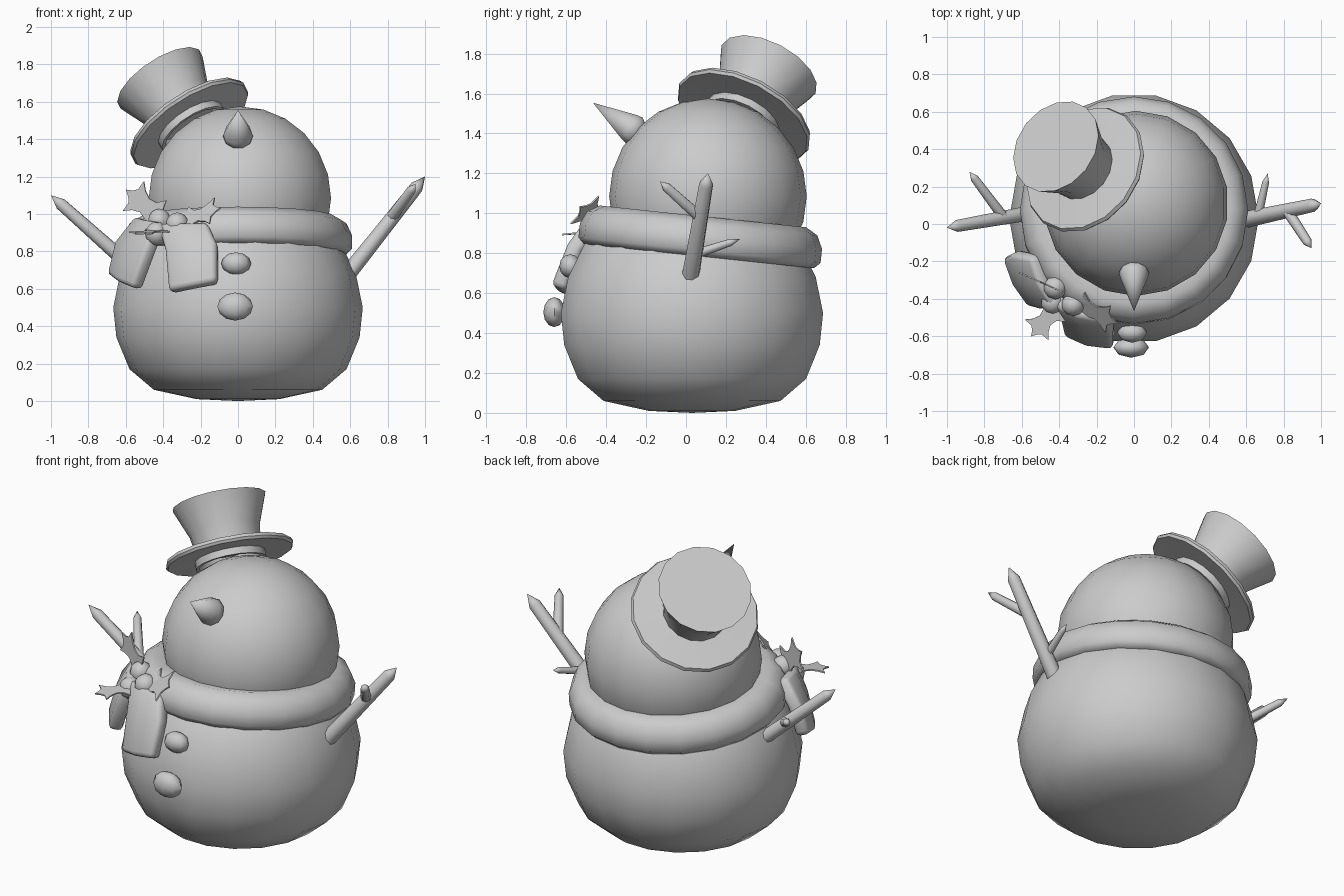
import bpy, bmesh, math
from mathutils import Vector, Matrix

if "Cube" in bpy.data.objects:
    bpy.data.objects.remove(bpy.data.objects["Cube"])


def finish(name, bm, smooth=40):
    bmesh.ops.recalc_face_normals(bm, faces=bm.faces)
    me = bpy.data.meshes.new(name)
    bm.to_mesh(me)
    bm.free()
    ob = bpy.data.objects.new(name, me)
    bpy.context.collection.objects.link(ob)
    bpy.ops.object.select_all(action='DESELECT')
    ob.select_set(True)
    bpy.context.view_layer.objects.active = ob
    if smooth:
        bpy.ops.object.shade_smooth_by_angle(angle=math.radians(smooth))
    return ob


def lathe(name, profile, sides=16, at=(0, 0, 0), rot=None, smooth=40, closed=False):
    """Revolve (radius, height) pairs about the local z axis."""
    bm = bmesh.new()
    rings = []
    for r, z in profile:
        if r == 0:
            rings.append([bm.verts.new((0, 0, z))] * sides)
        else:
            rings.append([bm.verts.new((r * math.cos(2 * math.pi * i / sides),
                                        r * math.sin(2 * math.pi * i / sides), z))
                          for i in range(sides)])
    pairs = list(zip(rings, rings[1:])) + ([(rings[-1], rings[0])] if closed else [])
    for a, b in pairs:
        for i in range(sides):
            j = (i + 1) % sides
            quad = list(dict.fromkeys((a[i], a[j], b[j], b[i])))
            if len(quad) > 2:
                bm.faces.new(quad)
    m = Matrix.Translation(at) @ (rot or Matrix()).to_4x4()
    bmesh.ops.transform(bm, matrix=m, verts=bm.verts)
    return finish(name, bm, smooth)


def aim(direction):
    return Vector(direction).to_track_quat('Z', 'Y').to_matrix()


def ball(name, at, size, seg=10, rings=8):
    bm = bmesh.new()
    m = Matrix.Translation(at) @ Matrix.Diagonal((*size, 1))
    bmesh.ops.create_uvsphere(bm, u_segments=seg, v_segments=rings, radius=1, matrix=m)
    return finish(name, bm, 60)


def stick(name, a, b, r0, r1, point):
    a, b = Vector(a), Vector(b)
    n = (b - a).length
    lathe(name, [(0, 0), (r0, 0), (r1, n - point), (0, n)], 8, a, aim(b - a), 50)


def scarf_tail(name, rows):
    bm = bmesh.new()
    grid = []
    for a, b in rows:
        a, b = Vector(a), Vector(b)
        mid = (a + b) / 2
        mid += Vector((mid.x, mid.y, 0)).normalized() * 0.02
        grid.append([bm.verts.new(p) for p in (a, mid, b)])
    for p, q in zip(grid, grid[1:]):
        for i in range(2):
            bm.faces.new((p[i], p[i + 1], q[i + 1], q[i]))
    ob = finish(name, bm, 50)
    s = ob.modifiers.new("thickness", 'SOLIDIFY')
    s.thickness, s.offset = 0.08, 0
    b = ob.modifiers.new("soft_edges", 'BEVEL')
    b.width, b.segments, b.limit_method = 0.025, 2, 'ANGLE'


def leaf(name, base, tip, normal, width):
    base, tip = Vector(base), Vector(tip)
    u = tip - base
    v = Vector(normal).cross(u).normalized() * width
    half = [(0.12, .25), (0.2, 1), (0.34, .55), (0.5, .45), (0.66, .65), (0.8, 1),
            (0.8, .45), (0.88, .2)]
    pts = [(0, 0)] + half + [(1, 0)] + [(a, -b) for a, b in reversed(half)]
    bm = bmesh.new()
    bm.faces.new([bm.verts.new(base + u * a + v * b) for a, b in pts])
    ob = finish(name, bm, 0)
    s = ob.modifiers.new("thickness", 'SOLIDIFY')
    s.thickness = 0.008


# Body and head
lathe("body", [(0, 0), (0.22, 0.01), (0.45, 0.06), (0.58, 0.17), (0.65, 0.34), (0.667, 0.5),
               (0.63, 0.68), (0.55, 0.84), (0.4, 0.98), (0, 1.05)], 18, (0, 0.03, 0), smooth=60)
ball("head", (0.01, 0.11, 1.085), (0.495, 0.495, 0.49), 18, 12)

# Scarf band, lower at the back, and its two hanging ends
lathe("scarf_band", [(0.44, 0.09), (0.52, 0.1), (0.58, 0.065), (0.61, 0.0), (0.61, -0.07),
                     (0.58, -0.1), (0.5, -0.1)], 20, (0, 0.075, 0.885),
      Matrix.Rotation(-0.105, 3, 'X'), 60, True)
scarf_tail("scarf_end_side", [((-.52, -.17, .97), (-.41, -.42, .95)),
                              ((-.63, -.15, .84), (-.47, -.44, .79)),
                              ((-.67, -.17, .67), (-.54, -.42, .60))])
scarf_tail("scarf_end_front", [((-.42, -.40, .94), (-.16, -.48, .94)),
                               ((-.38, -.49, .80), (-.11, -.56, .83)),
                               ((-.36, -.57, .58), (-.11, -.64, .63))])

# Carrot nose
lathe("nose", [(0, -0.04), (0.05, -0.03), (0.08, 0.01), (0.075, 0.04), (0, 0.26)], 10,
      (0, -0.25, 1.41), aim((0, -0.21, 0.14)), 60)

# Tilted hat: inner band, brim, flared crown
lathe("hat", [(0, 0.04), (0.17, 0.03), (0.18, -0.05), (0.2, -0.05), (0.2, -0.01), (0.355, -0.015),
              (0.364, 0), (0.355, 0.02), (0.185, 0.03), (0.2, 0.14), (0.265, 0.31), (0, 0.31)],
      16, (-0.26, 0.29, 1.485), aim((-0.51, 0.40, 0.765)), 40)

# Buttons
ball("button_upper", (-0.01, -0.58, 0.735), (0.08, 0.055, 0.06), 8, 6)
ball("button_lower", (-0.015, -0.66, 0.505), (0.095, 0.055, 0.075), 8, 6)

# Twig arms with side twigs
stick("arm_right", (0.58, 0.02, 0.67), (1.0, 0.11, 1.2), 0.045, 0.036, 0.07)
stick("twig_right_front", (0.82, 0.07, 0.98), (0.95, -0.13, 1.16), 0.03, 0.025, 0.05)
stick("twig_right_back", (0.66, 0.03, 0.79), (0.715, 0.27, 0.87), 0.025, 0.018, 0.05)
stick("arm_left", (-0.55, 0.06, 0.70), (-1.0, -0.02, 1.1), 0.04, 0.032, 0.07)
stick("twig_left", (-0.7, 0.04, 0.84), (-0.88, 0.28, 0.98), 0.028, 0.022, 0.05)

# Holly sprig on the scarf
for i, p in enumerate([(-.42, -.34, .965), (-.325, -.43, .945), (-.435, -.42, .895)]):
    ball(f"berry_{i + 1}", p, (0.063,) * 3)
leaf("holly_leaf_top", (-.40, -.36, .96), (-.60, -.27, 1.13), (-.4, -.9, 0), 0.1)
leaf("holly_leaf_right", (-.32, -.41, .95), (-.09, -.53, 1.03), (.1, -.7, .7), 0.1)
leaf("holly_leaf_left", (-.40, -.43, .91), (-.55, -.60, .89), (-.1, -.2, 1), 0.085)
